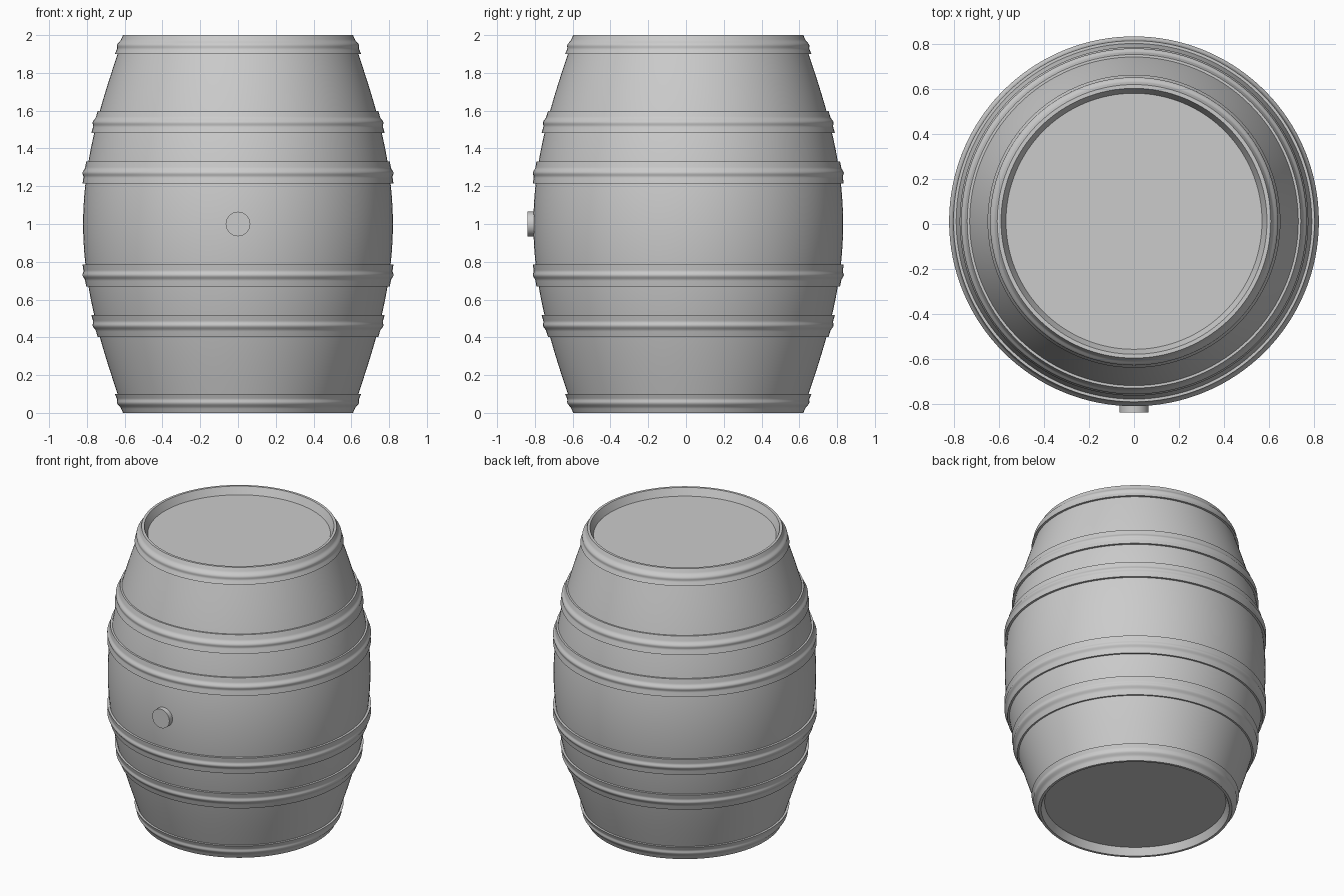
import bpy, bmesh, math

if "Cube" in bpy.data.objects:
    bpy.data.objects.remove(bpy.data.objects["Cube"])

SEG = 128
CY = 0.012          # barrel axis sits slightly back because of the bung


def body_r(z):
    """Bulged stave radius at height z."""
    t = abs(z - 1)
    return 0.82 - 0.2637 * t**2 + 0.0467 * t**4


def finish(name, bm, angle=28):
    mesh = bpy.data.meshes.new(name)
    bm.to_mesh(mesh)
    bm.free()
    ob = bpy.data.objects.new(name, mesh)
    bpy.context.collection.objects.link(ob)
    bpy.ops.object.select_all(action='DESELECT')
    ob.select_set(True)
    bpy.context.view_layer.objects.active = ob
    bpy.ops.object.shade_smooth_by_angle(angle=math.radians(angle))
    return ob


def lathe(name, profile):
    """Revolve (r, z) points, listed upward along the outside."""
    bm = bmesh.new()
    rings = []
    for r, z in profile:
        rings.append([bm.verts.new((r * math.cos(2 * math.pi * j / SEG),
                                    CY + r * math.sin(2 * math.pi * j / SEG), z))
                      for j in range(SEG)])
    for a, b in zip(rings, rings[1:]):
        for j in range(SEG):
            k = (j + 1) % SEG
            bm.faces.new((a[j], a[k], b[k], b[j]))
    bmesh.ops.remove_doubles(bm, verts=bm.verts, dist=1e-5)
    return finish(name, bm)


# Barrel body with a recessed head at each end
head = [(0, 0.05), (0.57, 0.05), (0.592, 0)]
side = [(body_r(i / 20), i / 20) for i in range(41)]
top = [(r, 2 - z) for r, z in reversed(head)]
lathe("barrel_body", head + side + top)


# Hoops: a flat band with a raised bead round its middle
def hoop(name, z0, z1, narrow, flip):
    n = 24
    pts = [(body_r(z0) - 0.002, z0)]
    bead_z = z0 + 0.5 * (z1 - z0)
    for i in range(n + 1):
        z = z0 + (z1 - z0) * i / n
        d = abs(z - bead_z) / 0.026
        bead = 0.009 * (0.5 + 0.5 * math.cos(math.pi * d)) if d < 1 else 0
        f = i / n
        pts.append((body_r(z) + 0.015 + (narrow - 0.015) * f + bead, z))
    pts.append((body_r(z1) - 0.002, z1))
    if flip:
        pts = [(r, 2 - z) for r, z in reversed(pts)]
    lathe(name, pts)


for label, z0, z1, narrow in (("bilge", 1.215, 1.33, 0.012),
                              ("quarter", 1.482, 1.598, 0.011),
                              ("rim", 1.9, 2.0, 0.006)):
    hoop(label + "_hoop_upper", z0, z1, narrow, False)
    hoop(label + "_hoop_lower", z0, z1, narrow, True)

# Bung plug on the front
bm = bmesh.new()
bmesh.ops.create_cone(bm, cap_ends=True, segments=32, radius1=0.065,
                      radius2=0.065, depth=0.06)
bung = finish("bung", bm)
bung.rotation_euler = (math.pi / 2, 0, 0)
bung.location = (0, -0.81, 1.0)
